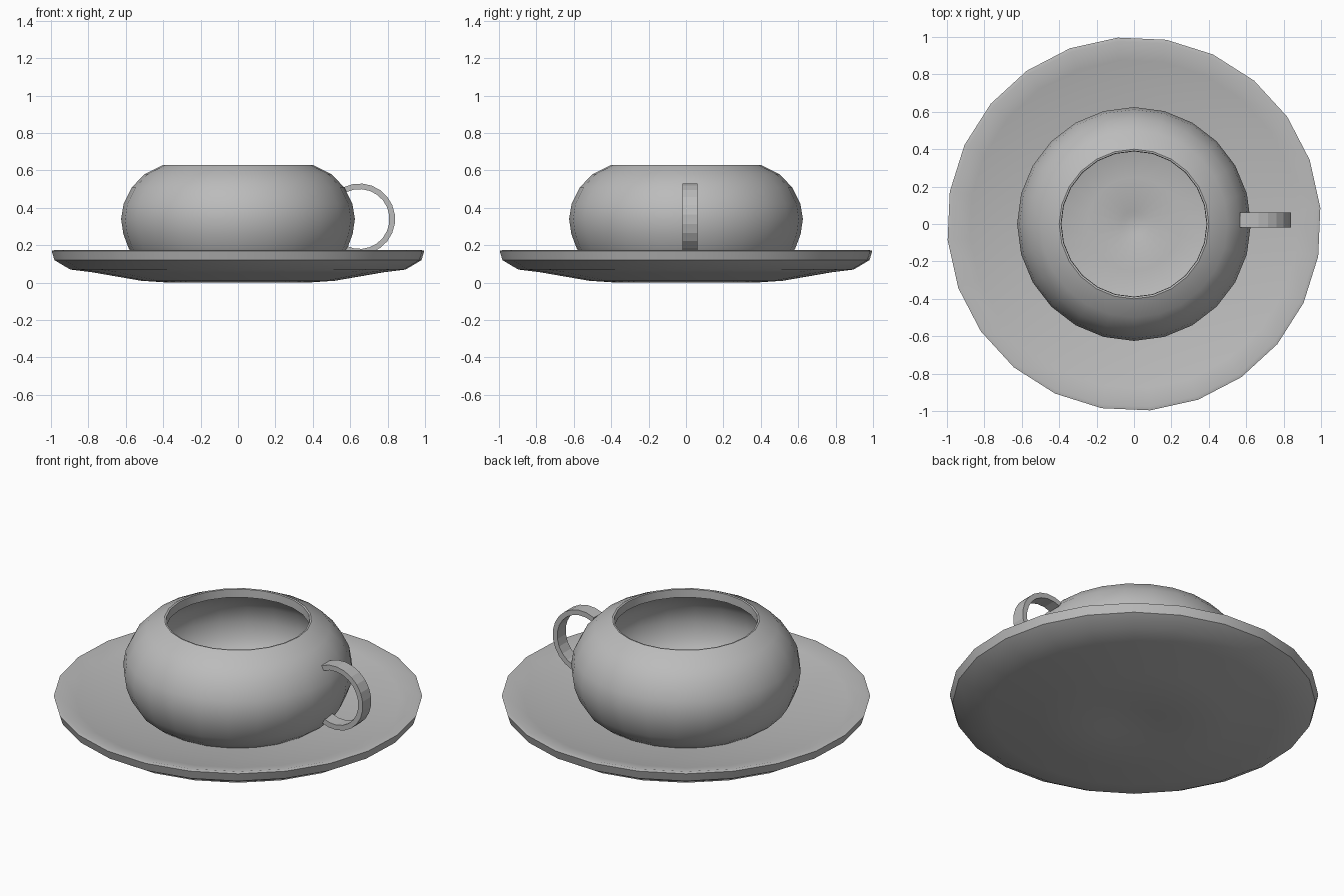
import bpy, bmesh, math

cube = bpy.data.objects.get("Cube")
if cube:
    bpy.data.objects.remove(cube, do_unlink=True)

# One plain grey glaze for everything
glaze = bpy.data.materials.new("grey glaze")
glaze.use_nodes = True
grey = (0.5, 0.5, 0.5, 1)
glaze.diffuse_color = grey
glaze.node_tree.nodes["Principled BSDF"].inputs["Base Color"].default_value = grey


def finish(bm, name, smooth_angle):
    bmesh.ops.recalc_face_normals(bm, faces=bm.faces)
    mesh = bpy.data.meshes.new(name)
    bm.to_mesh(mesh)
    bm.free()
    mesh.materials.append(glaze)
    obj = bpy.data.objects.new(name, mesh)
    bpy.context.collection.objects.link(obj)
    bpy.ops.object.select_all(action='DESELECT')
    obj.select_set(True)
    bpy.context.view_layer.objects.active = obj
    bpy.ops.object.shade_smooth_by_angle(angle=math.radians(smooth_angle))
    return obj


def lathe(name, profile, turn=0, sides=24, smooth_angle=35):
    """Revolve (radius, height) points; the profile starts and ends on the axis."""
    bm = bmesh.new()
    first = bm.verts.new((0, 0, profile[0][1]))
    last = bm.verts.new((0, 0, profile[-1][1]))
    rings = []
    for r, z in profile[1:-1]:
        angles = [math.radians(turn) + math.tau * i / sides for i in range(sides)]
        rings.append([bm.verts.new((r * math.cos(a), r * math.sin(a), z)) for a in angles])
    for i in range(sides):
        j = (i + 1) % sides
        bm.faces.new((first, rings[0][i], rings[0][j]))
        bm.faces.new((last, rings[-1][j], rings[-1][i]))
        for a, b in zip(rings, rings[1:]):
            bm.faces.new((a[i], b[i], b[j], a[j]))
    return finish(bm, name, smooth_angle)


# Saucer: shallow underside with a slight central hollow, upright rim, dished top
lathe("saucer", [
    (0, 0.012), (0.12, 0.01), (0.22, 0.0), (0.37, 0.0), (0.52, 0.01), (0.78, 0.055),
    (0.9, 0.07), (0.985, 0.12), (1.0, 0.17), (0.98, 0.175),
    (0.88, 0.15), (0.7, 0.12), (0.5, 0.09), (0.25, 0.07), (0, 0.065),
], turn=5)

# Cup: round belly outside, thin lip, hollow inside with a dimpled floor
lathe("cup", [
    (0, 0.075), (0.42, 0.075), (0.5, 0.09), (0.55, 0.13), (0.585, 0.185), (0.613, 0.26),
    (0.625, 0.34), (0.612, 0.42), (0.567, 0.51), (0.5, 0.58), (0.4, 0.63),
    (0.39, 0.628), (0.388, 0.58), (0.49, 0.535), (0.565, 0.44), (0.585, 0.34),
    (0.57, 0.25), (0.525, 0.17), (0.44, 0.125), (0.25, 0.11), (0.07, 0.105),
    (0.045, 0.095), (0, 0.1),
])

# Handle: flat strap bent round an open ring, its ends sunk into the cup wall
bm = bmesh.new()
strips = []
steps = 15
for k in range(steps + 1):
    a = math.radians(-116 + 232 * k / steps)
    corners = [(0.19, -0.018), (0.19, 0.062), (0.16, 0.062), (0.16, -0.018)]
    strips.append([bm.verts.new((0.65 + r * math.cos(a), y, 0.34 + r * math.sin(a)))
                   for r, y in corners])
for a, b in zip(strips, strips[1:]):
    for i in range(4):
        j = (i + 1) % 4
        bm.faces.new((a[i], b[i], b[j], a[j]))
bm.faces.new(strips[0])
bm.faces.new(strips[-1])
finish(bm, "handle", 10)
